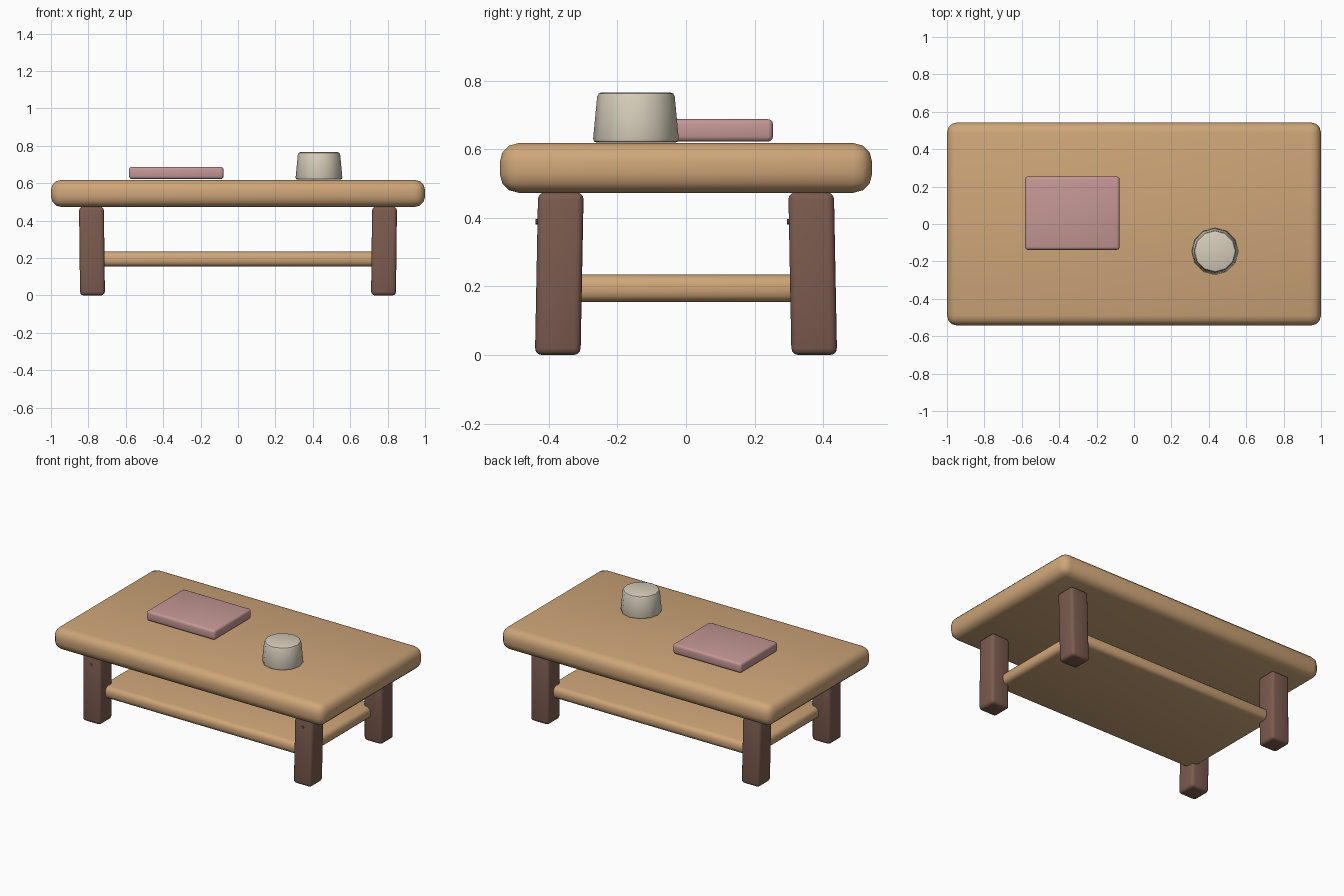
import bpy
import bmesh
from math import radians
from mathutils import Matrix, Vector

cube = bpy.data.objects.get("Cube")
if cube:
    bpy.data.objects.remove(cube, do_unlink=True)


def material(name, r, g, b):
    m = bpy.data.materials.new(name)
    m.use_nodes = True
    m.diffuse_color = (r, g, b, 1)
    m.node_tree.nodes["Principled BSDF"].inputs["Base Color"].default_value = (r, g, b, 1)
    return m


TAN = material("tan wood", 0.62, 0.38, 0.19)
BROWN = material("dark brown wood", 0.20, 0.105, 0.078)
PINK = material("dusty pink cover", 0.55, 0.31, 0.30)
CREAM = material("cream ceramic", 0.67, 0.61, 0.49)


def finish(bm, name, mat, bevel=0, segments=3):
    """Turn a bmesh into a softly bevelled, smooth-shaded object."""
    if bevel:
        edges = [e for e in bm.edges if e.calc_face_angle(0) > radians(40)]
        bmesh.ops.bevel(bm, geom=edges, offset=bevel, segments=segments,
                        profile=0.5, affect="EDGES")
    mesh = bpy.data.meshes.new(name)
    bm.to_mesh(mesh)
    bm.free()
    mesh.materials.append(mat)
    obj = bpy.data.objects.new(name, mesh)
    bpy.context.collection.objects.link(obj)
    bpy.ops.object.select_all(action="DESELECT")
    obj.select_set(True)
    bpy.context.view_layer.objects.active = obj
    bpy.ops.object.shade_smooth_by_angle(angle=radians(35))
    return obj


def box(low, high):
    low, high = Vector(low), Vector(high)
    bm = bmesh.new()
    matrix = Matrix.Translation((low + high) / 2) @ Matrix.Diagonal((*(high - low), 1))
    bmesh.ops.create_cube(bm, size=1, matrix=matrix)
    return bm


# Table top and lower shelf
finish(box((-1, -0.543, 0.473), (1, 0.543, 0.618)), "table_top", TAN, 0.055)
finish(box((-0.765, -0.38, 0.155), (0.765, 0.38, 0.234)), "lower_shelf", TAN, 0.03)

# Four slightly splayed legs, each with a small peg
LEG_HEIGHT, HALF = 0.474, 0.0665
for sx, side in ((1, "left"), (-1, "right")):
    for sy, end in ((-1, "front"), (1, "back")):
        bottom = Vector((sx * 0.778, sy * 0.374, 0))
        top = Vector((sx * 0.7835, sy * 0.365, LEG_HEIGHT))
        bm = box((-HALF, -HALF, 0), (HALF, HALF, LEG_HEIGHT))
        for v in bm.verts:
            centre = top if v.co.z > HALF else bottom
            v.co.x += centre.x
            v.co.y += centre.y
        finish(bm, f"{end}_{side}_leg", BROWN, 0.02)

        spot = bottom.lerp(top, 0.82) - Vector((0, HALF, 0))
        bm = bmesh.new()
        bmesh.ops.create_cone(bm, cap_ends=True, segments=8, radius1=0.008,
                              radius2=0.008, depth=0.012,
                              matrix=Matrix.Translation(spot) @ Matrix.Rotation(radians(90), 4, "X"))
        finish(bm, f"{end}_{side}_peg", BROWN)

# Book lying on the top
finish(box((-0.583, -0.138, 0.622), (-0.077, 0.254, 0.688)), "book", PINK, 0.016)

# Upturned tapered cup
bm = bmesh.new()
bmesh.ops.create_cone(bm, cap_ends=True, segments=12, radius1=0.126, radius2=0.112,
                      depth=0.147, matrix=Matrix.Translation((0.433, -0.146, 0.6925)))
rims = [e for e in bm.edges if e.calc_face_angle(0) > radians(50)]
bmesh.ops.bevel(bm, geom=rims, offset=0.012, segments=2, profile=0.5, affect="EDGES")
finish(bm, "cup", CREAM)
